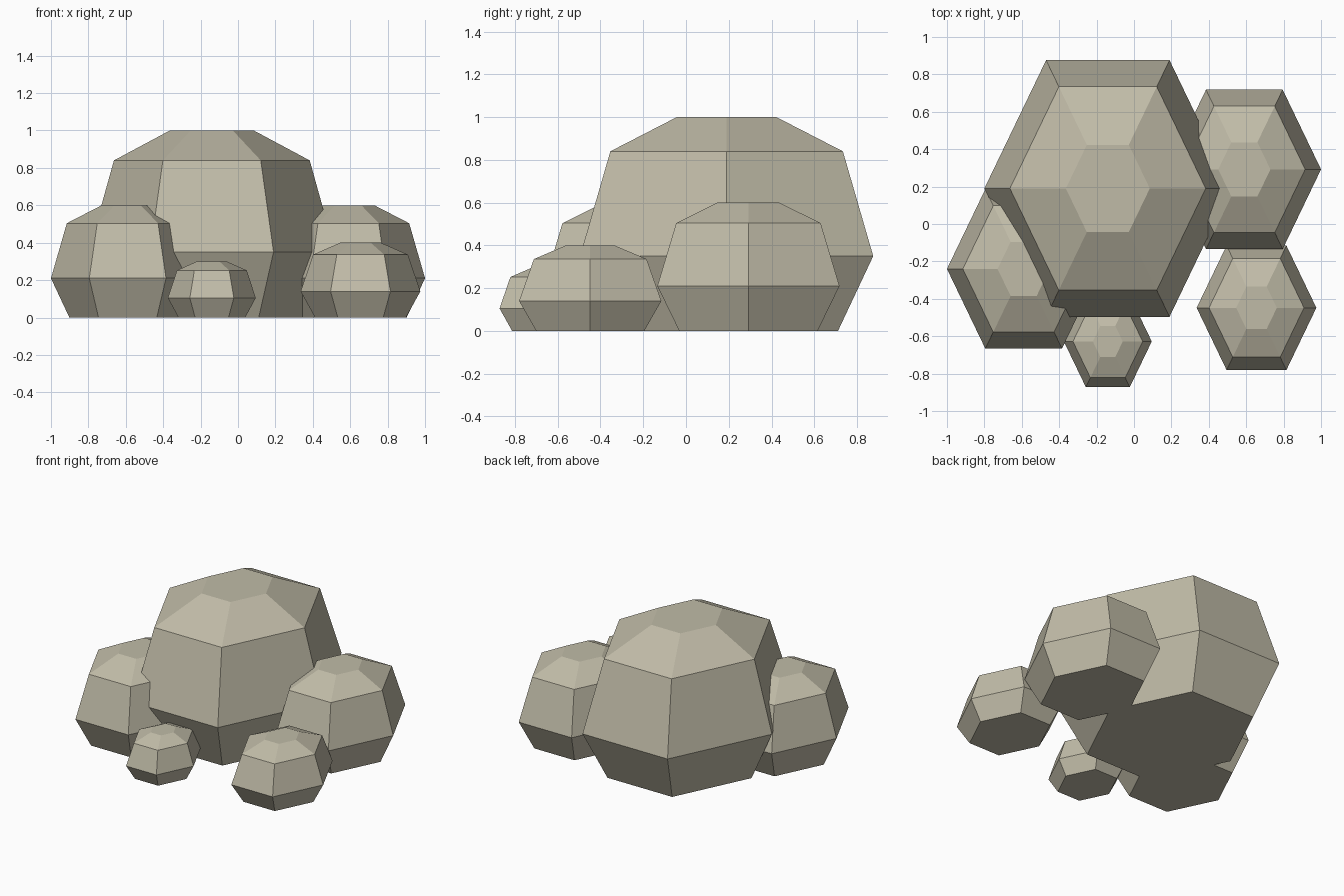
import bpy, bmesh, math

if "Cube" in bpy.data.objects:
    bpy.data.objects.remove(bpy.data.objects["Cube"])

# One warm grey stone colour
stone = bpy.data.materials.new("warm_grey_stone")
stone.diffuse_color = (0.53, 0.50, 0.39, 1.0)
stone.use_nodes = True
stone.node_tree.nodes["Principled BSDF"].inputs["Base Color"].default_value = stone.diffuse_color

# Rock profile: (radius fraction, height fraction), bottom to top
PROFILE = [(0.76, 0.0), (1.0, 0.35), (0.793, 0.84), (0.34, 1.0)]
SIDES = 6
Y_STRETCH = 1.2


def rock(name, x, y, radius, height):
    """Faceted six-sided boulder, longer in y, with flat top and base."""
    bm = bmesh.new()
    rings = []
    for r, h in PROFILE:
        ring = []
        for i in range(SIDES):
            a = math.tau * i / SIDES
            ring.append(bm.verts.new((r * radius * math.cos(a),
                                      r * radius * Y_STRETCH * math.sin(a),
                                      h * height)))
        rings.append(ring)
    for low, high in zip(rings, rings[1:]):
        for i in range(SIDES):
            j = (i + 1) % SIDES
            bm.faces.new((low[i], low[j], high[j], high[i]))
    bm.faces.new(rings[0][::-1])
    bm.faces.new(rings[-1])
    mesh = bpy.data.meshes.new(name)
    bm.to_mesh(mesh)
    bm.free()
    mesh.materials.append(stone)
    obj = bpy.data.objects.new(name, mesh)
    obj.location = (x, y, 0)
    bpy.context.collection.objects.link(obj)


# Large boulder with four smaller ones around it
rock("main_boulder", -0.14, 0.19, 0.66, 1.0)
rock("left_boulder", -0.59, -0.24, 0.41, 0.6)
rock("back_right_boulder", 0.59, 0.292, 0.41, 0.6)
rock("front_right_rock", 0.655, -0.448, 0.32, 0.4)
rock("front_pebble", -0.14, -0.628, 0.235, 0.3)
